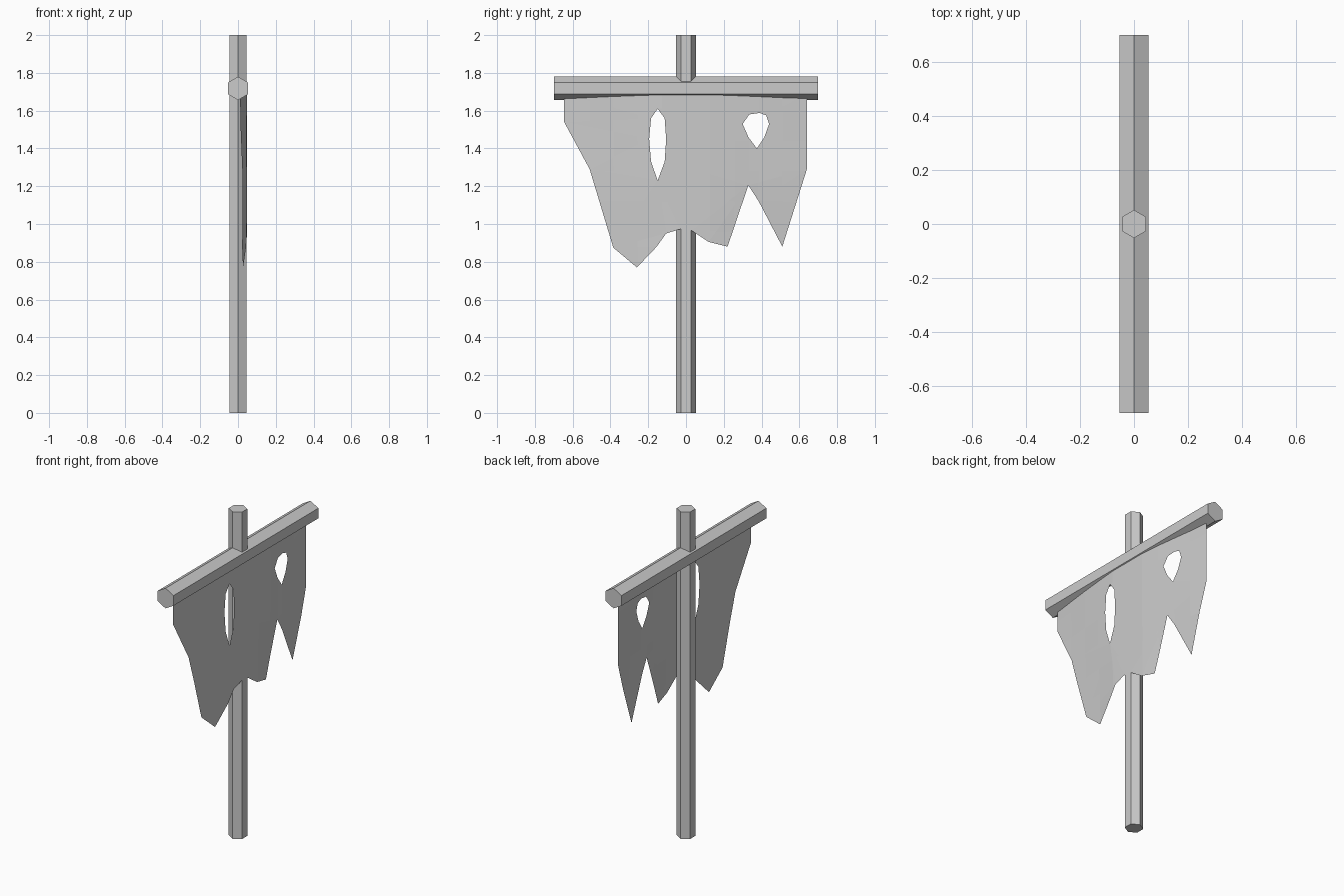
import bpy, bmesh, math
from mathutils import Vector

if "Cube" in bpy.data.objects:
    bpy.data.objects.remove(bpy.data.objects["Cube"])


def make_object(name, bm):
    mesh = bpy.data.meshes.new(name)
    bm.to_mesh(mesh)
    bm.free()
    obj = bpy.data.objects.new(name, mesh)
    bpy.context.collection.objects.link(obj)
    return obj


def hex_rod(name, radius, start, axis, point_dir):
    """Six-sided rod from start along axis, one corner facing point_dir."""
    axis, u = Vector(axis), Vector(point_dir)
    v = axis.normalized().cross(u)
    bm = bmesh.new()
    ring = [bm.verts.new(Vector(start) + radius * (u * math.cos(a) + v * math.sin(a)))
            for a in (i * math.pi / 3 for i in range(6))]
    face = bm.faces.new(ring)
    ext = bmesh.ops.extrude_face_region(bm, geom=[face], use_keep_orig=True)
    bmesh.ops.translate(bm, vec=axis,
                        verts=[g for g in ext["geom"] if isinstance(g, bmesh.types.BMVert)])
    bmesh.ops.recalc_face_normals(bm, faces=bm.faces)
    return make_object(name, bm)


# Wooden frame
hex_rod("pole", 0.052, (0, 0, 0), (0, 0, 2), (0, 1, 0))
hex_rod("crossbar", 0.062, (0, -0.7, 1.718), (0, 1.4, 0), (0, 0, 1))

# Torn cloth outline and holes as (y, z)
outline = [(-0.645, 1.69), (-0.645, 1.54), (-0.51, 1.29), (-0.385, 0.875), (-0.26, 0.77),
           (-0.155, 0.88), (-0.105, 0.95), (-0.03, 0.973), (0.03, 0.965), (0.12, 0.905),
           (0.22, 0.88), (0.33, 1.205), (0.385, 1.12), (0.51, 0.88), (0.64, 1.29), (0.64, 1.69)]
slit = [(-0.15, 1.61), (-0.113, 1.56), (-0.105, 1.45), (-0.113, 1.33),
        (-0.15, 1.23), (-0.185, 1.33), (-0.195, 1.45), (-0.185, 1.56)]
small_hole = [(0.335, 1.58), (0.39, 1.588), (0.425, 1.575), (0.44, 1.53),
              (0.415, 1.46), (0.375, 1.40), (0.33, 1.46), (0.30, 1.53)]


def drape(y, z):
    """Cloth bows over the pole, falls back at the sides and low corner."""
    side = max(0.0, abs(y) - 0.15) / 0.49
    x = 0.048 - 0.034 * side
    low = max(0.0, 1.2 - z) / 0.43
    x -= 0.014 * low * min(1.0, max(0.0, abs(y) - 0.06) / 0.2)
    return x + 0.002 * side * math.sin(11 * y + 7 * z)


bm = bmesh.new()
edges = []
for loop in (outline, slit, small_hole):
    vs = [bm.verts.new((0, y, z)) for y, z in loop]
    edges += [bm.edges.new((vs[i - 1], vs[i])) for i in range(len(vs))]
bmesh.ops.triangle_fill(bm, edges=edges, use_beauty=True, normal=(1, 0, 0))

# Grid cuts so the sheet can bend
cuts = [((0, -0.64 + 0.128 * i, 0), (0, 1, 0)) for i in range(1, 10)]
cuts += [((0, 0, 0.8 + 0.16 * i), (0, 0, 1)) for i in range(6)]
for co, no in cuts:
    bmesh.ops.bisect_plane(bm, geom=bm.verts[:] + bm.edges[:] + bm.faces[:],
                           plane_co=co, plane_no=no, dist=1e-5)
for v in bm.verts:
    v.co.x = drape(v.co.y, v.co.z)
bm.normal_update()
bmesh.ops.reverse_faces(bm, faces=[f for f in bm.faces if f.normal.x < 0])
make_object("torn_cloth", bm)
